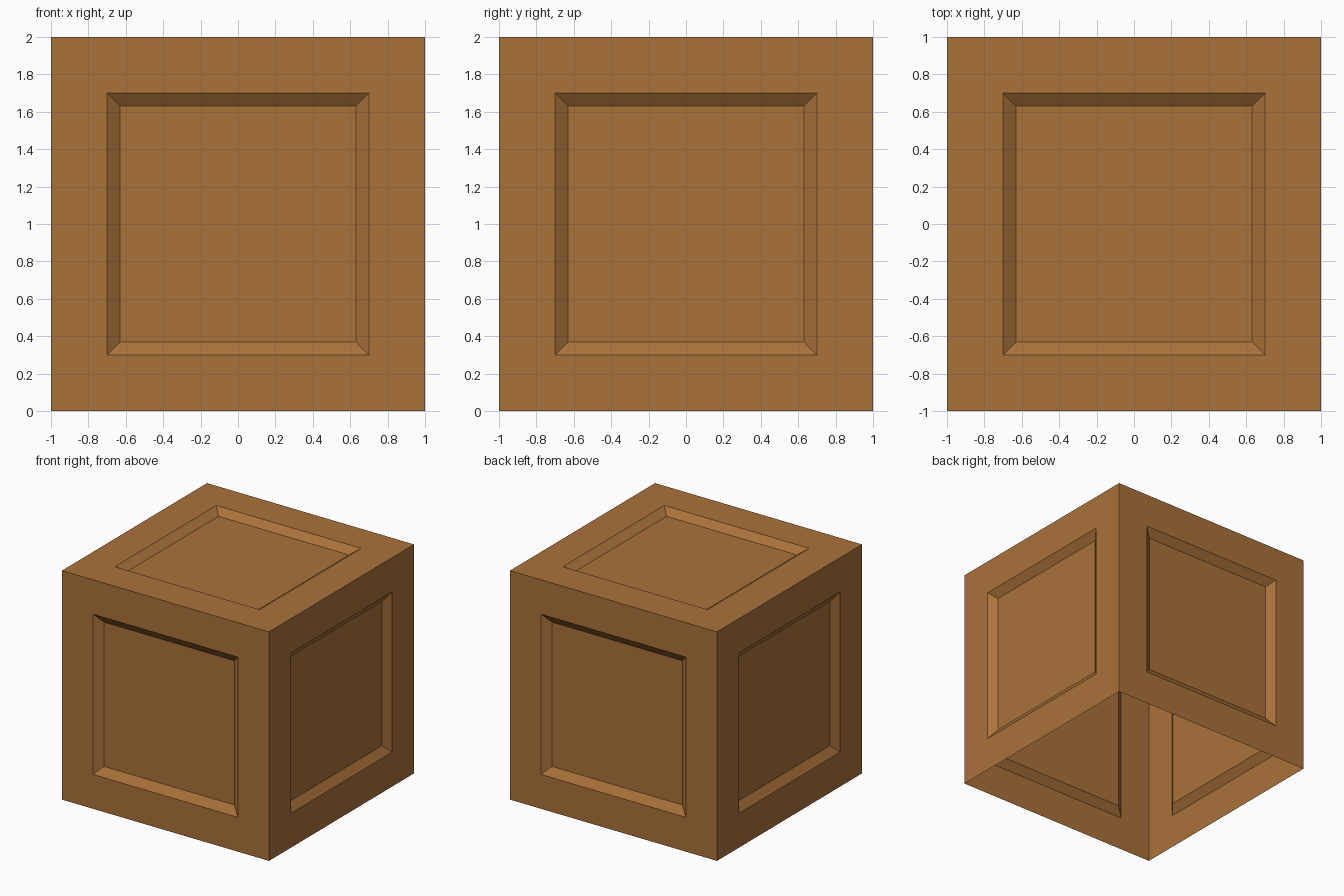
import bpy
import bmesh

if "Cube" in bpy.data.objects:
    bpy.data.objects.remove(bpy.data.objects["Cube"])

FRAME = 0.30    # flat border around each panel
SLOPE = 0.07    # width of the sloped panel edge
DEPTH = 0.05    # how far each panel is recessed

wood = bpy.data.materials.new("brown wood")
wood.diffuse_color = (0.40, 0.168, 0.042, 1.0)
wood.use_nodes = True
wood.node_tree.nodes["Principled BSDF"].inputs["Base Color"].default_value = wood.diffuse_color

# Crate body: a thin shell, open at the bottom
bm = bmesh.new()
bmesh.ops.create_cube(bm, size=2.0)
bmesh.ops.translate(bm, verts=bm.verts, vec=(0, 0, 1))
bm.normal_update()
bottom = [f for f in bm.faces if f.normal.z < -0.5]
bmesh.ops.delete(bm, geom=bottom, context='FACES_ONLY')

# Recessed panel with sloped edges on each of the five sides
panels = list(bm.faces)
for width in (FRAME, SLOPE):
    bmesh.ops.inset_individual(bm, faces=panels, thickness=width,
                               use_even_offset=True)
bm.normal_update()
for panel in panels:
    push = panel.normal * -DEPTH
    for v in panel.verts:
        v.co += push
bm.normal_update()

mesh = bpy.data.meshes.new("crate")
bm.to_mesh(mesh)
bm.free()
mesh.materials.append(wood)
crate = bpy.data.objects.new("crate", mesh)
bpy.context.collection.objects.link(crate)
